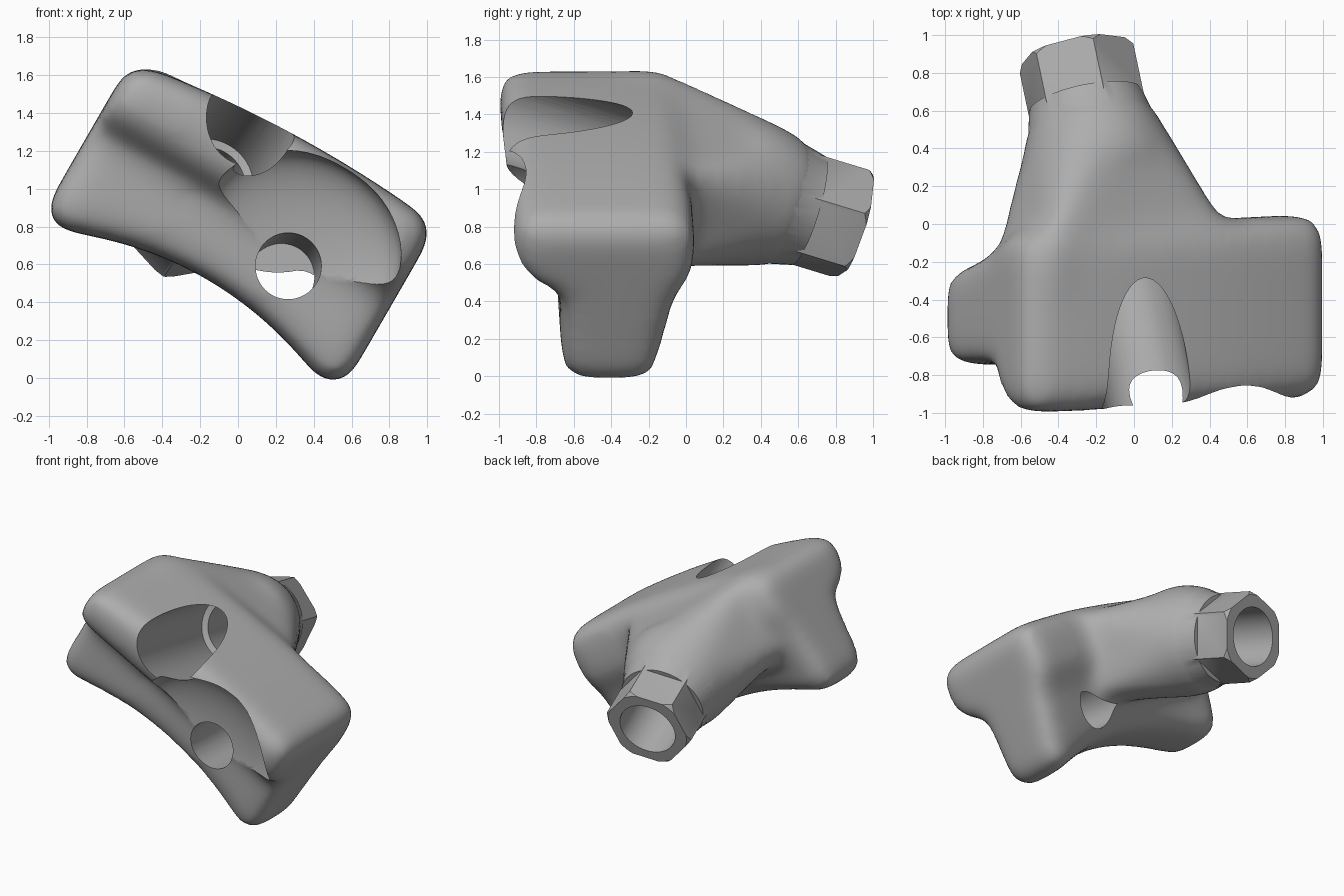
import bpy, bmesh, math
from mathutils import Vector

if "Cube" in bpy.data.objects:
    bpy.data.objects.remove(bpy.data.objects["Cube"])

grey = bpy.data.materials.new("plain_grey")
grey.use_nodes = True
colour = (0.42, 0.42, 0.42, 1)
grey.diffuse_color = colour
grey.node_tree.nodes["Principled BSDF"].inputs["Base Color"].default_value = colour

TILT = math.radians(30)
TIP = Vector((-0.31, 0.905, 0.81))               # centre of the nut end face
AXIS = Vector((-0.2, 0.95, -0.29)).normalized()  # bore direction, front to back


def jaw(u, y, v):
    """Jaw coordinates (along, depth, across) to world."""
    c, s = math.cos(TILT), math.sin(TILT)
    return Vector((u * c + v * s, y + 0.05 * u, 0.82 - u * s + v * c))


def ring(centre, r, n=48, phase=0.0, axis=AXIS):
    side = axis.cross(Vector((0, 0, 1))).normalized()
    up = side.cross(axis)
    angles = [phase + math.tau * i / n for i in range(n)]
    return [centre + r * (side * math.cos(a) + up * math.sin(a)) for a in angles]


def loft(bm, sections):
    rows = [[bm.verts.new(p) for p in s] for s in sections]
    n = len(rows[0])
    faces = [bm.faces.new(rows[0]), bm.faces.new(rows[-1][::-1])]
    for a, b in zip(rows, rows[1:]):
        for i in range(n):
            j = (i + 1) % n
            faces.append(bm.faces.new((a[j], a[i], b[i], b[j])))
    bmesh.ops.recalc_face_normals(bm, faces=faces)


def finish(name, bm, helper=False):
    me = bpy.data.meshes.new(name)
    bm.to_mesh(me)
    bm.free()
    ob = bpy.data.objects.new(name, me)
    bpy.context.collection.objects.link(ob)
    me.materials.append(grey)
    ob.hide_render = helper
    return ob


def turned(name, profile, n=48, phase=0.0, origin=TIP, axis=AXIS, helper=False):
    """Round or sided part along an axis: (distance, radius) pairs."""
    bm = bmesh.new()
    loft(bm, [ring(origin + axis * t, r, n, phase, axis) for t, r in profile])
    return finish(name, bm, helper)


def apply_modifiers(ob):
    dg = bpy.context.evaluated_depsgraph_get()
    me = bpy.data.meshes.new_from_object(ob.evaluated_get(dg))
    ob.modifiers.clear()
    ob.data = me


def boolean(ob, other, operation):
    m = ob.modifiers.new(operation.lower(), "BOOLEAN")
    m.operation, m.object, m.solver = operation, other, "EXACT"
    apply_modifiers(ob)
    bpy.data.objects.remove(other)


# Stepped jaw: arched top, hollowed lower edge, ends that round inwards
HALF, ROUND = 0.92, 0.1
bm = bmesh.new()
sections = []
for i in range(25):
    u = HALF * math.sin(math.pi / 2 * (i / 12 - 1))
    top = 0.555 - 0.05 * ((u - 0.2) / 0.8) ** 2
    low = max(-0.34 - 0.15 * (u / 0.75) ** 2, -0.5)
    profile = [(-0.965, top - 0.08), (-0.89, top), (-0.08, top), (0.01, top - 0.08),
               (0.01, 0.18), (-0.1, 0), (-0.2, low + 0.07), (-0.26, low),
               (-0.64, low), (-0.71, low + 0.08), (-0.71, 0.05), (-0.9, 0.15), (-0.965, 0.24)]
    e = max(0, (abs(u) - HALF + ROUND) / ROUND)
    k = 1 - ROUND * (1 - math.sqrt(max(0, 1 - e * e))) / 0.45
    sections.append([jaw(u, -0.45 + (y + 0.45) * k, 0.05 + (v - 0.05) * k) for y, v in profile])
loft(bm, sections)

# Web that spreads from the neck into the jaw
pts = ring(TIP + AXIS * -0.5, 0.385) + [
    jaw(u, y, v) for u in (-0.8, 0.34) for y in (-0.3, -0.1) for v in (-0.08, 0.5)]
verts = [bm.verts.new(p) for p in pts]
hull = bmesh.ops.convex_hull(bm, input=verts)
inside = [g for g in hull["geom_interior"] if isinstance(g, bmesh.types.BMVert)]
bmesh.ops.delete(bm, geom=inside, context="VERTS")

# Round neck core
loft(bm, [ring(TIP + AXIS * t, r) for t, r in
          ((-0.7, 0.395), (-0.5, 0.385), (-0.33, 0.33))])
body = finish("bracket_body", bm)

# Blend everything into one cast shape
remesh = body.modifiers.new("blend", "REMESH")
remesh.mode, remesh.voxel_size = "VOXEL", 0.033
soften = body.modifiers.new("soften", "SMOOTH")
soften.factor, soften.iterations = 0.5, 50
apply_modifiers(body)

# Collar and chamfered six-sided end
collar = turned("neck_collar", ((-0.62, 0.355), (-0.5, 0.36), (-0.27, 0.305)))
nut = turned("hex_end", ((-0.4, 0.315), (0, 0.315)), 6, math.radians(10))
chamfer = turned("nut_chamfer", ((-0.5, 0.34), (-0.06, 0.34), (0.005, 0.285)), 64, helper=True)
boolean(nut, chamfer, "INTERSECT")
boolean(body, collar, "UNION")
boolean(body, nut, "UNION")

# Scooped recess under the front lip, with a flattened floor
bm = bmesh.new()
bmesh.ops.create_uvsphere(bm, u_segments=64, v_segments=32, radius=1)
for v in bm.verts:
    x, y, z = v.co
    depth = math.copysign(abs(y) ** 0.5, y)
    v.co = jaw(0.34 + 0.55 * x, -0.99 + 0.282 * depth, 0.08 + 0.46 * z)
recess = finish("recess_cutter", bm, True)
boolean(body, recess, "DIFFERENCE")

# Counterbore with through bore, then the blind hole in the lower jaw
boolean(body, turned("bore_cutter", ((-3, 0.247), (-0.76, 0.247), (-0.75, 0.205), (0.2, 0.205)),
                     64, helper=True), "DIFFERENCE")
boolean(body, turned("hole_cutter", ((-0.5, 0.174), (0.58, 0.174)), 64,
                     origin=Vector((0.265, -0.67, 0.59)),
                     axis=Vector((-0.06, 0.99, -0.09)).normalized(), helper=True), "DIFFERENCE")

bpy.context.view_layer.objects.active = body
body.select_set(True)
bpy.ops.object.shade_smooth_by_angle(angle=math.radians(30))
